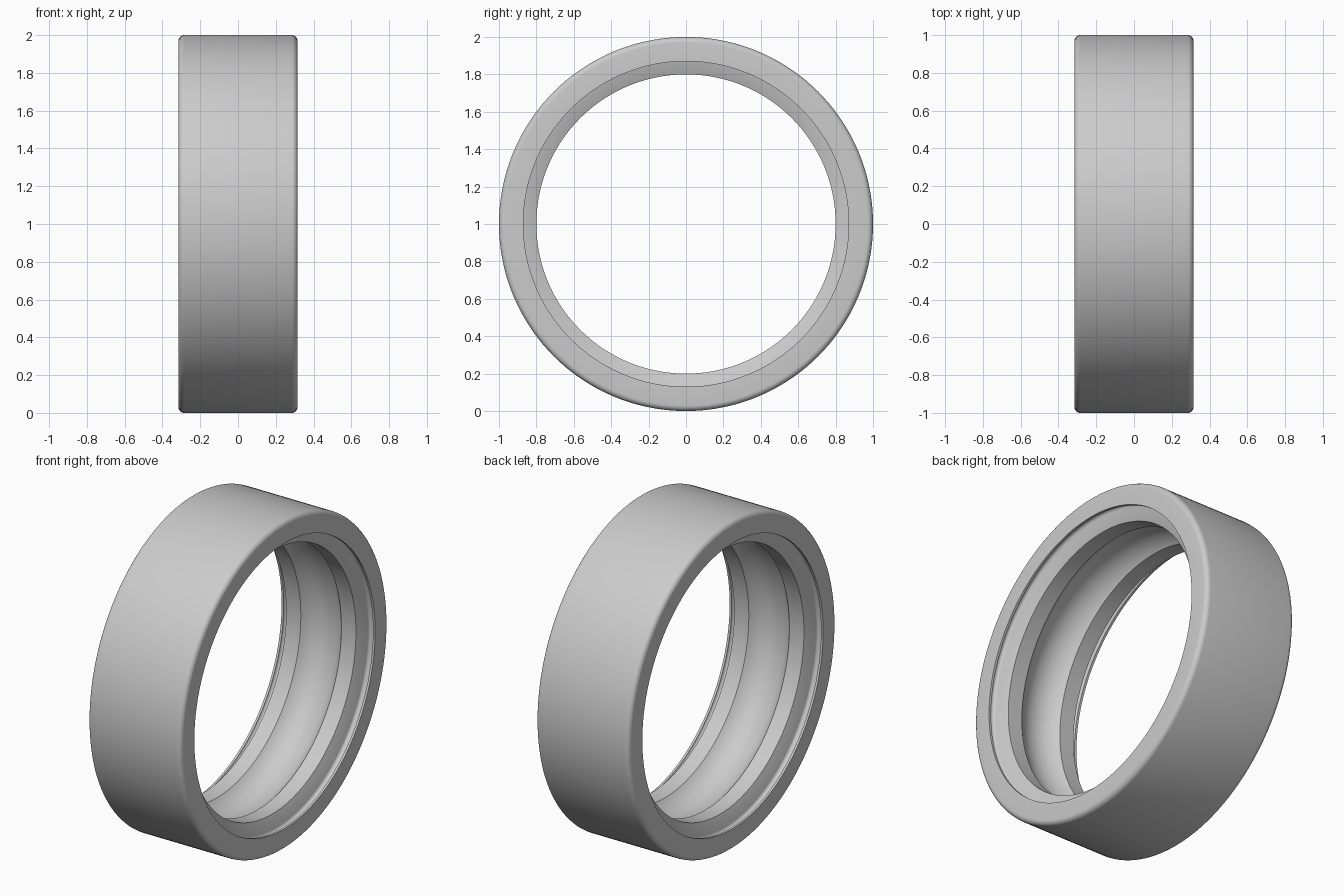
import bpy, bmesh
from math import sin, cos, pi, radians, asin
from mathutils import Vector, Matrix

cube = bpy.data.objects.get("Cube")
if cube:
    bpy.data.objects.remove(cube, do_unlink=True)

HALF_WIDTH = 0.315
OUTER = 1.0
SHOULDER = 0.8
LIP = 0.87
SEGMENTS = 144


def arc(cx, cr, radius, start, end, steps):
    """Points (x, r) along an arc, angles in degrees measured from +x."""
    angles = [radians(start + (end - start) * i / steps) for i in range(steps + 1)]
    return [(cx + radius * cos(a), cr + radius * sin(a)) for a in angles]


# Half of the ring section, from the outer middle round to the raceway middle
fillet = 0.03
ball_centre, ball_radius = 0.683, 0.18
raceway_start = 90 - (90 - asin((SHOULDER - ball_centre) / ball_radius) * 180 / pi)
half = [(0, OUTER)]
half += arc(HALF_WIDTH - fillet, OUTER - fillet, fillet, 90, 0, 6)    # rounded rim
half += [(HALF_WIDTH, LIP)]                                          # side face
half += arc(0.282, LIP, 0.019, 0, 180, 10)                           # seal groove
half += [(0.235, SHOULDER)]                                          # sloped seal seat
half += arc(0, ball_centre, ball_radius, raceway_start, 90, 10)       # ball raceway

# Mirror the section to close the loop
section = half + [(-x, r) for x, r in reversed(half[1:-1])]

# Revolve the section about the x axis
bm = bmesh.new()
verts = [bm.verts.new((x, 0, r)) for x, r in section]
edges = [bm.edges.new((verts[i - 1], verts[i])) for i in range(len(verts))]
bmesh.ops.spin(bm, geom=verts + edges, cent=Vector(), axis=(1, 0, 0),
               angle=2 * pi, steps=SEGMENTS, use_merge=False)
bmesh.ops.remove_doubles(bm, verts=bm.verts, dist=0.0005)
bmesh.ops.recalc_face_normals(bm, faces=bm.faces)
bmesh.ops.transform(bm, matrix=Matrix.Translation((0, 0, OUTER)), verts=bm.verts)

mesh = bpy.data.meshes.new("bearing_outer_ring")
bm.to_mesh(mesh)
bm.free()
ring = bpy.data.objects.new("bearing_outer_ring", mesh)
bpy.context.collection.objects.link(ring)

# Plain light grey metal
steel = bpy.data.materials.new("light_grey")
steel.use_nodes = True
colour = (0.6, 0.6, 0.6, 1)
steel.diffuse_color = colour
steel.node_tree.nodes["Principled BSDF"].inputs["Base Color"].default_value = colour
mesh.materials.append(steel)

# Smooth shading with crisp section corners
bpy.ops.object.select_all(action='DESELECT')
ring.select_set(True)
bpy.context.view_layer.objects.active = ring
bpy.ops.object.shade_smooth_by_angle(angle=radians(30))
